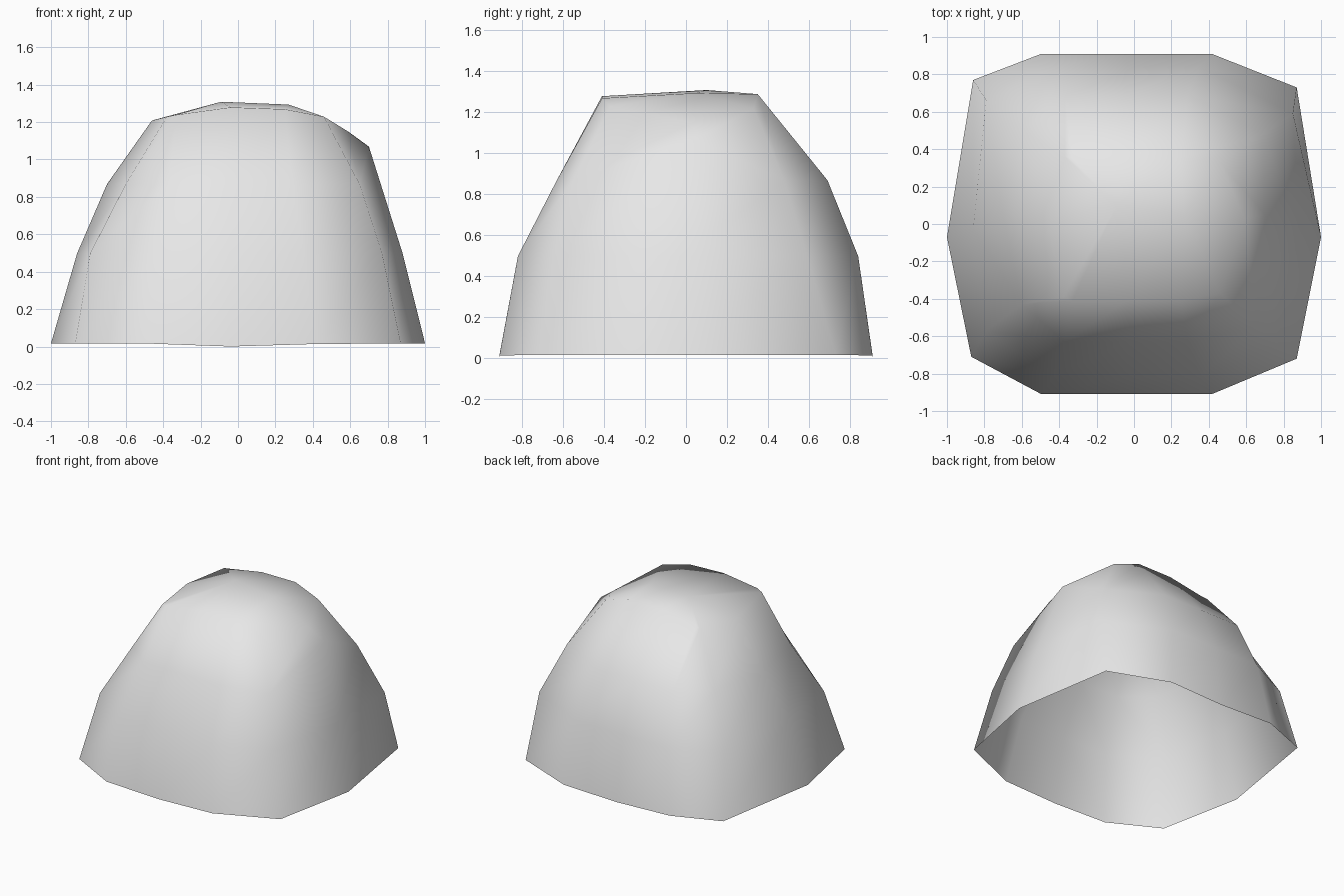
import bpy
import bmesh

# Remove the default cube
cube = bpy.data.objects.get("Cube")
if cube:
    bpy.data.objects.remove(cube, do_unlink=True)


def make_material(name, colour):
    material = bpy.data.materials.new(name)
    material.use_nodes = True
    material.diffuse_color = colour
    material.node_tree.nodes["Principled BSDF"].inputs["Base Color"].default_value = colour
    return material


def outline(west, east, front, back, side_y, half_width, corners):
    """Twelve points around one level, starting at the west side."""
    front_west, front_east, back_east, back_west = corners
    middle = -0.04
    across = (middle - half_width, middle, middle + half_width)
    points = [(west, side_y), front_west]
    points += [(x, front) for x in across]
    points += [front_east, (east, side_y), back_east]
    points += [(x, back) for x in reversed(across)]
    return points + [back_west]


def add_ring(bm, points, heights):
    return [bm.verts.new((x, y, z)) for (x, y), z in zip(points, heights)]


def bridge(bm, lower, upper):
    count = len(lower)
    for i in range(count):
        j = (i + 1) % count
        bm.faces.new((lower[i], lower[j], upper[j], upper[i]))


def fan(bm, centre, rim):
    for first, second in zip(rim, rim[1:]):
        bm.faces.new((centre, first, second))


bm = bmesh.new()

# Open foot of the boulder, dipping slightly at the middle of front and back
foot = outline(-1, 1, -0.91, 0.91, -0.07, 0.455,
               [(-0.87, -0.71), (0.87, -0.72), (0.87, 0.73), (-0.86, 0.77)])
foot_ring = add_ring(bm, foot, [0.018 * min(1, abs(x) * 2) for x, y in foot])

# Steep lower flank
flank = outline(-0.86, 0.88, -0.82, 0.84, -0.03, 0.39,
                [(-0.79, -0.57), (0.77, -0.64), (0.85, 0.59), (-0.79, 0.66)])
flank_ring = add_ring(bm, flank, [0.5] * len(flank))

# Sloping shoulder, bulging upward on the east side
shoulder = outline(-0.7, 0.7, -0.63, 0.69, 0.05, 0.33,
                   [(-0.6, -0.43), (0.65, -0.55), (0.69, 0.48), (-0.6, 0.5)])
shoulder_ring = add_ring(bm, shoulder, [0.87] * len(shoulder))
shoulder_ring[6].co.z = 1.07

# Uneven rim of the summit
rim = outline(-0.46, 0.59, -0.41, 0.35, 0.03, 0.29,
              [(-0.38, -0.39), (0.46, -0.37), (0.46, 0.33), (-0.37, 0.36)])
rim_ring = add_ring(bm, rim, [1.21, 1.23, 1.24, 1.28, 1.27, 1.23,
                              1.15, 1.22, 1.29, 1.29, 1.24, 1.23])

for lower, upper in ((foot_ring, flank_ring), (flank_ring, shoulder_ring),
                     (shoulder_ring, rim_ring)):
    bridge(bm, lower, upper)

# Gentle summit with a short ridge
ridge_west = bm.verts.new((-0.09, 0.1, 1.31))
ridge_east = bm.verts.new((0.27, 0.05, 1.295))
fan(bm, ridge_west, rim_ring[9:] + rim_ring[:4])
fan(bm, ridge_east, rim_ring[4:9])
bm.faces.new((rim_ring[3], rim_ring[4], ridge_east, ridge_west))
bm.faces.new((ridge_west, ridge_east, rim_ring[8], rim_ring[9]))

# Rest the lowest point on the ground
lowest = min(v.co.z for v in bm.verts)
for vert in bm.verts:
    vert.co.z -= lowest
bmesh.ops.recalc_face_normals(bm, faces=bm.faces)
for face in bm.faces:
    face.smooth = True

mesh = bpy.data.meshes.new("boulder")
bm.to_mesh(mesh)
bm.free()
mesh.materials.append(make_material("pale_stone_grey", (0.8, 0.8, 0.8, 1)))
boulder = bpy.data.objects.new("boulder", mesh)
bpy.context.collection.objects.link(boulder)
